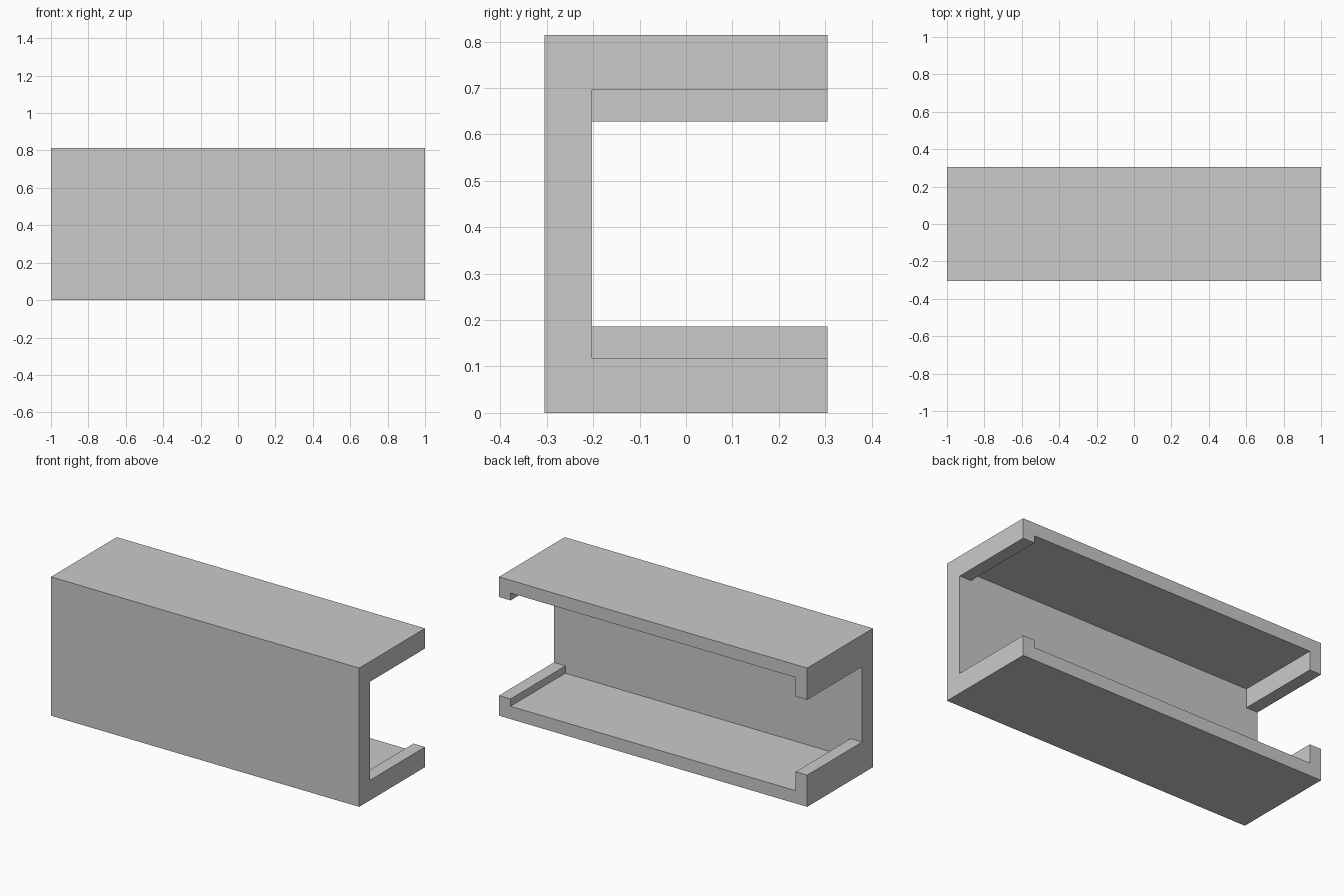
import bpy

cube = bpy.data.objects.get("Cube")
if cube:
    bpy.data.objects.remove(cube, do_unlink=True)

# Overall size and wall dimensions
LENGTH, DEPTH, HEIGHT = 2.0, 0.61, 0.814
BACKING = 0.102       # thickness of the front wall
WALL = 0.075          # thickness of floor, ceiling and end lips
LOW_LIP = 0.118       # reach of the lips at the left end
HIGH_LIP = 0.186      # reach of the lips at the right end

grey = bpy.data.materials.new("plain grey")
grey.use_nodes = True
colour = (0.59, 0.59, 0.59, 1)
grey.diffuse_color = colour
grey.node_tree.nodes["Principled BSDF"].inputs["Base Color"].default_value = colour


def box(name, x0, x1, inset, y_shift):
    """Box from x0 to x1, inset from the bottom and top of the channel."""
    bpy.ops.mesh.primitive_cube_add(
        size=1, location=((x0 + x1) / 2, y_shift, HEIGHT / 2))
    obj = bpy.context.object
    obj.name = name
    obj.scale = (x1 - x0, DEPTH, HEIGHT - 2 * inset)
    bpy.ops.object.transform_apply(location=True, rotation=False, scale=True)
    return obj


def cut(target, name, x0, x1, inset):
    """Subtract a box that leaves the front wall standing."""
    cutter = box(name, x0, x1, inset, BACKING)
    cutter.hide_render = True
    mod = target.modifiers.new("cut", 'BOOLEAN')
    mod.operation = 'DIFFERENCE'
    mod.solver = 'EXACT'
    mod.object = cutter
    bpy.context.view_layer.objects.active = target
    bpy.ops.object.modifier_apply(modifier=mod.name)
    bpy.data.objects.remove(cutter, do_unlink=True)


# Solid block that becomes the channel
end = LENGTH / 2
channel = box("lipped_channel", -end, end, 0, 0)

# Pocket between the end lips, then an opening through each end
cut(channel, "pocket_cutter", WALL - end, end - WALL, WALL)
cut(channel, "right_opening_cutter", -end - 0.1, 0, HIGH_LIP)
cut(channel, "left_opening_cutter", 0, end + 0.1, LOW_LIP)

channel.data.materials.clear()
channel.data.materials.append(grey)
for face in channel.data.polygons:
    face.material_index = 0
    face.use_smooth = False
